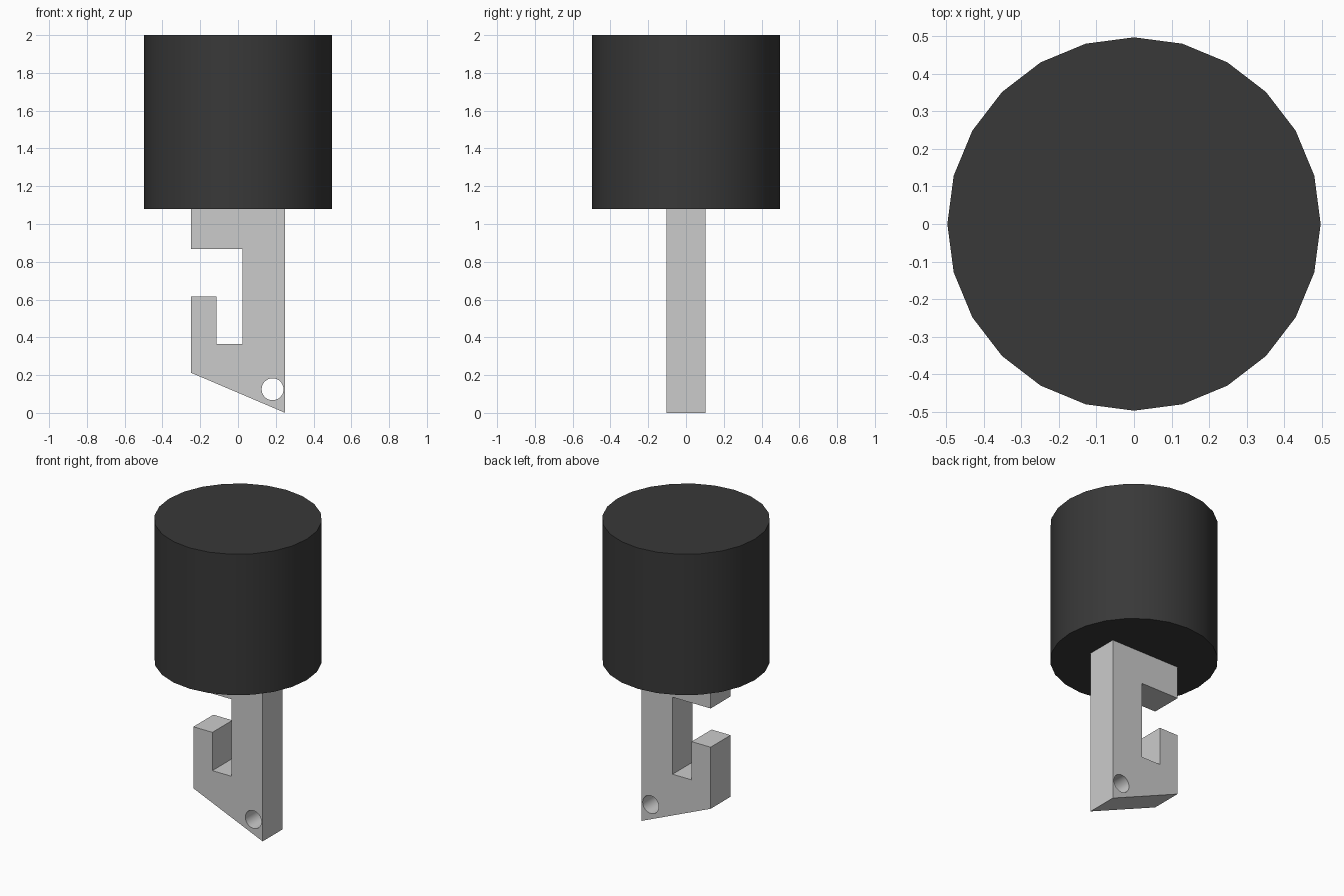
import bpy, bmesh, math

if "Cube" in bpy.data.objects:
    bpy.data.objects.remove(bpy.data.objects["Cube"])


def cylinder(name, radius, depth, location, sides, rotation=(0, 0, 0)):
    bpy.ops.mesh.primitive_cylinder_add(vertices=sides, radius=radius, depth=depth,
                                        location=location, rotation=rotation)
    obj = bpy.context.object
    obj.name = name
    return obj


def smooth(obj):
    bpy.ops.object.select_all(action='DESELECT')
    obj.select_set(True)
    bpy.context.view_layer.objects.active = obj
    bpy.ops.object.shade_smooth_by_angle(angle=math.radians(30))


# Dark round handle
dark = bpy.data.materials.new("dark_plastic")
dark.diffuse_color = (0.04, 0.04, 0.04, 1)
dark.use_nodes = True
dark.node_tree.nodes["Principled BSDF"].inputs["Base Color"].default_value = dark.diffuse_color
handle = cylinder("handle", 0.497, 0.92, (0, 0, 1.54), 24)
handle.data.materials.append(dark)
smooth(handle)

# Flat blade: hooked profile extruded along y
profile = [(-0.25, 1.08), (-0.25, 0.868), (0.025, 0.868), (0.025, 0.365),
           (-0.113, 0.365), (-0.113, 0.615), (-0.25, 0.615), (-0.25, 0.213),
           (0.25, 0.0), (0.25, 1.08)]
half = 0.103
bm = bmesh.new()
face = bm.faces.new([bm.verts.new((x, -half, z)) for x, z in profile])
extruded = bmesh.ops.extrude_face_region(bm, geom=[face])["geom"]
bmesh.ops.translate(bm, vec=(0, 2 * half, 0),
                    verts=[v for v in extruded if isinstance(v, bmesh.types.BMVert)])
bmesh.ops.recalc_face_normals(bm, faces=bm.faces)
mesh = bpy.data.meshes.new("blade")
bm.to_mesh(mesh)
bm.free()
blade = bpy.data.objects.new("blade", mesh)
bpy.context.collection.objects.link(blade)

# Round hole near the blade tip
cutter = cylinder("hole_cutter", 0.058, 0.5, (0.183, 0, 0.125), 32, (math.pi / 2, 0, 0))
cutter.hide_render = True
cut = blade.modifiers.new("hole", 'BOOLEAN')
cut.operation = 'DIFFERENCE'
cut.solver = 'EXACT'
cut.object = cutter
bpy.context.view_layer.objects.active = blade
bpy.ops.object.modifier_apply(modifier=cut.name)
bpy.data.objects.remove(cutter)
smooth(blade)
